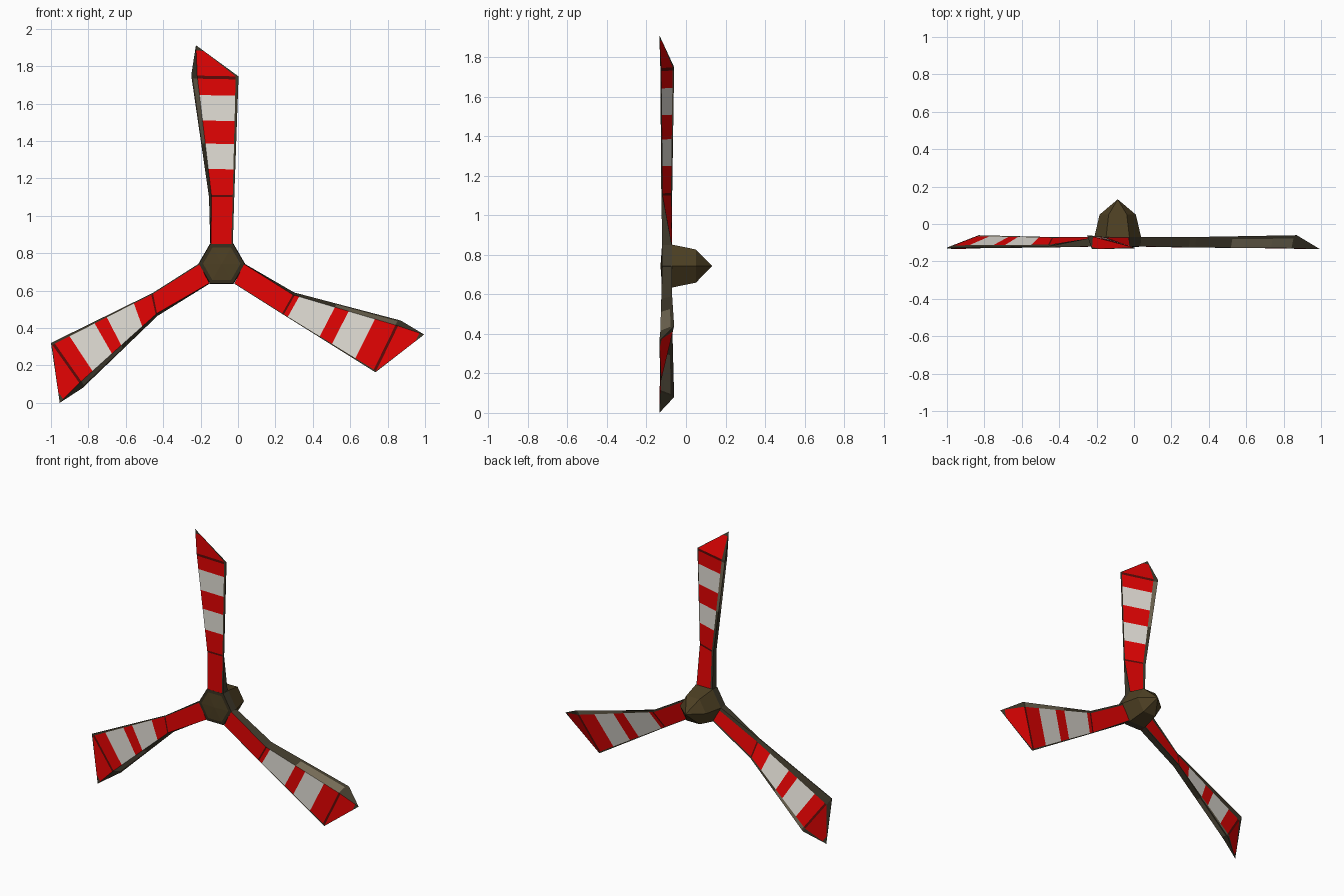
import bpy, bmesh, math
from mathutils import Vector

if "Cube" in bpy.data.objects:
    bpy.data.objects.remove(bpy.data.objects["Cube"])

def material(name, rgb):
    m = bpy.data.materials.new(name)
    m.diffuse_color = (*rgb, 1)
    m.use_nodes = True
    m.node_tree.nodes["Principled BSDF"].inputs["Base Color"].default_value = m.diffuse_color
    return m

RED, WHITE, EDGE, WORN, DARK, HUB, RIM = range(7)
MATS = [material("red_paint", (0.79, 0.001, 0.001)),
        material("white_paint", (0.78, 0.75, 0.69)),
        material("dark_edge_wood", (0.052, 0.043, 0.025)),
        material("worn_edge_wood", (0.18, 0.15, 0.095)),
        material("dark_red_seam", (0.11, 0.003, 0.002)),
        material("hub_brown", (0.075, 0.051, 0.017)),
        material("dark_hub_rim", (0.035, 0.026, 0.012))]

def finish(bm, name):
    bmesh.ops.recalc_face_normals(bm, faces=bm.faces)
    me = bpy.data.meshes.new(name)
    bm.to_mesh(me)
    bm.free()
    for m in MATS:
        me.materials.append(m)
    ob = bpy.data.objects.new(name, me)
    bpy.context.collection.objects.link(ob)

def lerp(a, b, t):
    return tuple(p + (q - p) * t for p, q in zip(a, b))

def section(lead, trail, front_y, back_y, trail_y, inset, margins):
    """Wedge section: thick leading edge, thin trailing edge, unpainted margins."""
    lead, trail = Vector(lead), Vector(trail)
    inner = lead + (trail - lead).normalized() * inset
    a = Vector((inner.x, front_y, inner.y))
    b = Vector((lead.x, back_y, lead.y))
    c = Vector((trail.x, front_y, trail.y))
    d = Vector((trail.x, trail_y, trail.y))
    back_lead, back_trail, front_trail = margins
    return [a, a.lerp(b, 0.25), a.lerp(b, 0.75), b, b.lerp(d, back_lead),
            d.lerp(b, back_trail), d, c, c.lerp(a, front_trail)]

def blade(name, root, knee, shoulder, tip, stripes, margins):
    s0, s1, s2, s3 = stripes
    # stations between knee and shoulder, with the paint that follows each
    plan = [(0, DARK), (0.018, RED), (s0, WHITE), (s1, RED), (s2, WHITE),
            (s3, RED), (0.975, DARK), (1, RED)]
    rings = [(section(*root, -0.12, -0.07, -0.07, 0.003, margins), RED, False)]
    for t, paint in plan:
        rings.append((section(lerp(knee[0], shoulder[0], t), lerp(knee[1], shoulder[1], t),
                              -0.125 - 0.005 * t, -0.07 + 0.01 * t,
                              -0.119 - 0.007 * t, 0.014 + 0.018 * t, margins),
                      paint, 0.35 < t < 0.96))
    # bare wood at the very tip
    end = Vector((tip[0], -0.135, tip[1]))
    rings.append(([p.lerp(end, 0.82) for p in rings[-1][0]], EDGE, False))
    bm = bmesh.new()
    loops = [[bm.verts.new(p) for p in r[0]] for r in rings]
    apex = bm.verts.new(end)
    bm.faces.new(loops[0])
    for i, (_, paint, worn) in enumerate(rings):
        wood = WORN if worn else EDGE
        cols = [wood, wood, EDGE, wood, paint, EDGE, EDGE, EDGE, paint]
        for k in range(9):
            n = (k + 1) % 9
            if i + 1 < len(loops):
                f = bm.faces.new((loops[i][k], loops[i][n], loops[i + 1][n], loops[i + 1][k]))
            else:
                f = bm.faces.new((loops[i][k], loops[i][n], apex))
            f.material_index = cols[k]
    finish(bm, name)

# Three striped blades: (leading, trailing) points in x, z
blade("top_blade", ((-0.148, 0.84), (-0.028, 0.84)), ((-0.155, 1.1), (-0.02, 1.1)),
      ((-0.25, 1.75), (0.003, 1.745)), (-0.225, 1.912),
      (0.23, 0.44, 0.63, 0.84), (0.12, 0.03, 0.07))
blade("right_blade", ((0.033, 0.745), (-0.02, 0.637)), ((0.3, 0.59), (0.235, 0.476)),
      ((0.87, 0.44), (0.735, 0.163)), (0.995, 0.365),
      (0.06, 0.40, 0.53, 0.78), (0.10, 0.03, 0.03))
blade("left_blade", ((-0.152, 0.637), (-0.208, 0.745)), ((-0.43, 0.465), (-0.455, 0.588)),
      ((-0.83, 0.08), (-1.0, 0.32)), (-0.953, 0.0),
      (0.19, 0.46, 0.58, 0.83), (0.08, 0.18, 0.05))

# Six-sided hub with a pointed back and a darker rim round its front
bm = bmesh.new()
CX, CZ = -0.087, 0.743
rings = [[bm.verts.new((CX + r * math.cos(math.radians(60 * k)), y,
                        CZ + r * math.sin(math.radians(60 * k)))) for k in range(6)]
         for y, r in ((-0.123, 0.1), (-0.121, 0.122), (-0.07, 0.125), (0.05, 0.097))]
front = bm.verts.new((CX, -0.129, CZ))
back = bm.verts.new((CX, 0.132, CZ))
for k in range(6):
    n = (k + 1) % 6
    bm.faces.new((rings[0][k], rings[0][n], front)).material_index = HUB
    bm.faces.new((rings[-1][k], rings[-1][n], back)).material_index = HUB
    for j, col in enumerate((RIM, EDGE, HUB)):
        a, b = rings[j], rings[j + 1]
        bm.faces.new((a[k], a[n], b[n], b[k])).material_index = col
finish(bm, "hub")
